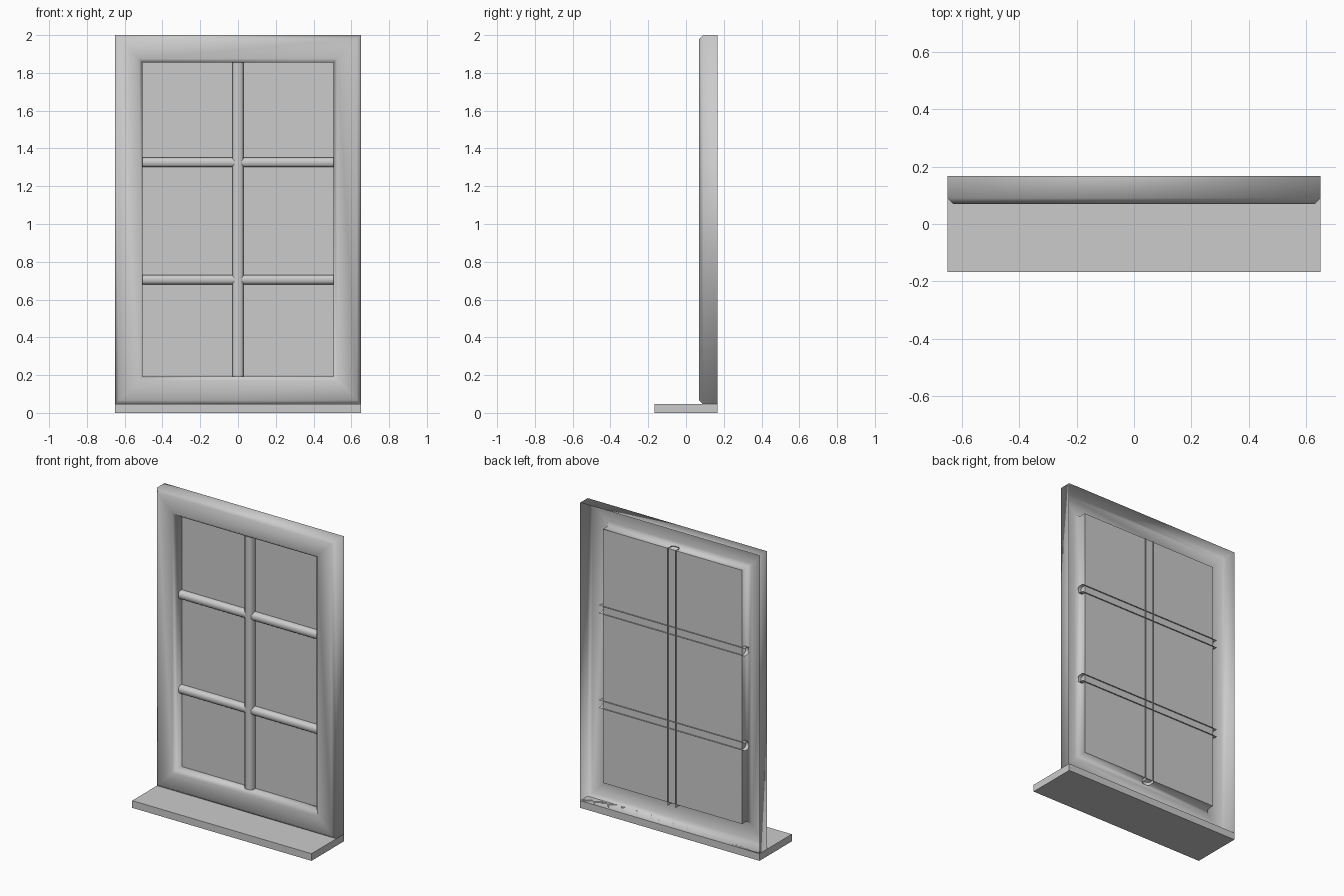
import bpy

if "Cube" in bpy.data.objects:
    bpy.data.objects.remove(bpy.data.objects["Cube"])


def make_mesh(name, verts, faces, smooth=False):
    mesh = bpy.data.meshes.new(name)
    mesh.from_pydata(verts, [], faces)
    mesh.update()
    for p in mesh.polygons:
        p.use_smooth = smooth
    obj = bpy.data.objects.new(name, mesh)
    bpy.context.collection.objects.link(obj)
    return obj


# window frame: open-backed mitred shell, profile as (inset from outer edge, depth)
X, Z0, Z1 = 0.65, 0.047, 2.0
profile = [(0, 0.167), (0, 0.09), (0.02, 0.07), (0.125, 0.07), (0.145, 0.09), (0.145, 0.14)]
verts, faces = [], []
for inset, y in profile:
    x, lo, hi = X - inset, Z0 + inset, Z1 - inset
    verts += [(-x, y, lo), (x, y, lo), (x, y, hi), (-x, y, hi)]
for r in range(len(profile) - 1):
    for i in range(4):
        j = (i + 1) % 4
        faces.append((r * 4 + i, r * 4 + j, r * 4 + 4 + j, r * 4 + 4 + i))
make_mesh("window_frame", verts, faces, True)

# glass pane
gx, g0, g1, gy = X - 0.145, Z0 + 0.145, Z1 - 0.145, 0.14
make_mesh("glass_pane", [(-gx, gy, g0), (gx, gy, g0), (gx, gy, g1), (-gx, gy, g1)], [(0, 1, 2, 3)])


# glazing bars: open-backed chamfered channels poking just through the glass
def bar(name, start, end, centre, width, front, vertical):
    h, c, back = width / 2, 0.012, 0.148
    section = [(-h, back), (-h, front + c), (-h + c, front), (h - c, front), (h, front + c), (h, back)]
    vs = []
    for t in (start, end):
        for s, y in section:
            vs.append((centre + s, y, t) if vertical else (t, y, centre + s))
    n = len(section)
    fs = [(i, i + 1, n + i + 1, n + i) for i in range(n - 1)]
    if not vertical:
        fs = [f[::-1] for f in fs]
    make_mesh(name, vs, fs, True)


bar("vertical_bar", 0.173, 1.86, 0, 0.058, 0.099, True)
for label, z in (("upper", 1.326), ("lower", 0.706)):
    bar(label + "_horizontal_bar", -0.53, 0.53, z, 0.05, 0.104, False)

# sill board
bpy.ops.mesh.primitive_cube_add(size=1, location=(0, 0, 0.0235))
sill = bpy.context.object
sill.name = "sill"
sill.scale = (1.3, 0.334, 0.047)
